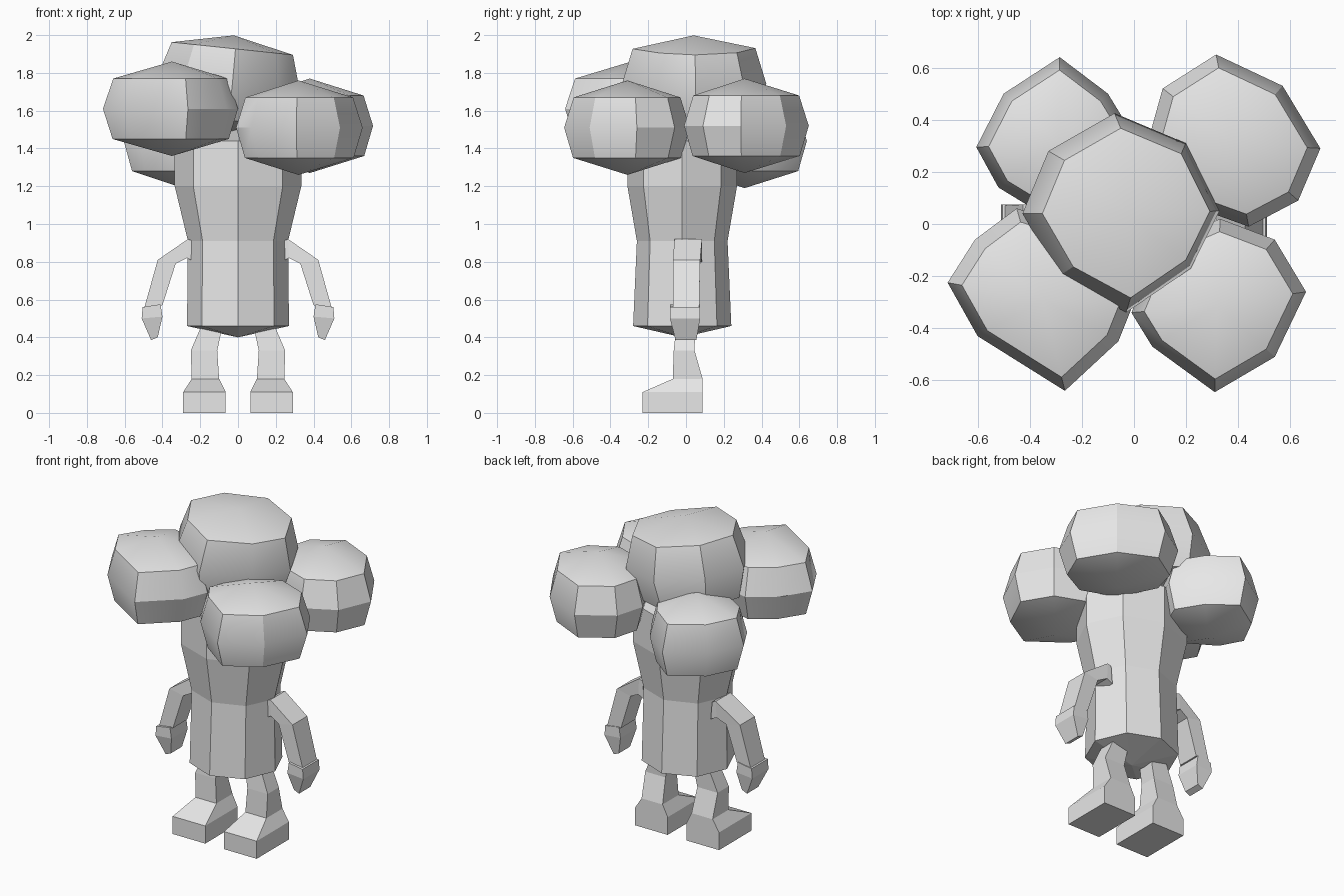
import bpy, bmesh, math
from mathutils import Vector, Matrix

if "Cube" in bpy.data.objects:
    bpy.data.objects.remove(bpy.data.objects["Cube"])

grey = bpy.data.materials.new("light grey")
grey.diffuse_color = (0.8, 0.8, 0.8, 1)
grey.use_nodes = True
grey.node_tree.nodes["Principled BSDF"].inputs["Base Color"].default_value = grey.diffuse_color


def loft(name, rings, bottom=None, top=None, smooth=0):
    """Skin a stack of equal rings; close each end with an apex or a flat cap."""
    bm = bmesh.new()
    loops = [[bm.verts.new(p) for p in ring] for ring in rings]
    n = len(loops[0])
    for a, b in zip(loops, loops[1:]):
        for i in range(n):
            j = (i + 1) % n
            bm.faces.new((a[i], a[j], b[j], b[i]))
    for ring, apex in ((loops[0][::-1], bottom), (loops[-1], top)):
        if apex is None:
            bm.faces.new(ring)
        else:
            tip = bm.verts.new(apex)
            for i in range(n):
                bm.faces.new((ring[i], ring[(i + 1) % n], tip))
    bmesh.ops.recalc_face_normals(bm, faces=bm.faces)
    mesh = bpy.data.meshes.new(name)
    bm.to_mesh(mesh)
    bm.free()
    mesh.materials.append(grey)
    obj = bpy.data.objects.new(name, mesh)
    bpy.context.collection.objects.link(obj)
    if smooth:
        bpy.ops.object.select_all(action='DESELECT')
        obj.select_set(True)
        bpy.context.view_layer.objects.active = obj
        bpy.ops.object.shade_smooth_by_angle(angle=math.radians(smooth))
    return obj


# Trunk body: octagonal column, flared towards the crown, pointed underneath
trunk = []
for z, rx, ry in ((0.46, 0.27, 0.26), (0.91, 0.265, 0.24), (1.2, 0.335, 0.29), (1.44, 0.335, 0.29)):
    trunk.append([(rx * math.cos(k * math.pi / 4), -0.02 + ry * math.sin(k * math.pi / 4), z)
                  for k in range(8)])
loft("trunk", trunk, bottom=(0, -0.02, 0.40), top=(0, -0.02, 1.5))


def foliage(name, cx, cy, cz, outline, ring=0.16, tip=0.25, tilt=0):
    """Faceted puff: widest outline at mid height, smaller rings above and below."""
    rings = []
    for dz, s in ((-ring, 0.86), (0, 1), (ring, 0.85)):
        rings.append([(s * (x - cx), s * (y - cy), dz) for x, y in outline])
    obj = loft(name, rings, (0, 0, -tip), (0, 0, tip), smooth=30)
    obj.data.transform(Matrix.Translation((cx, cy, cz)) @ Matrix.Rotation(math.radians(tilt), 4, 'Y'))


# Crown: five foliage puffs
foliage("top_foliage", -0.05, 0.04, 1.74,
        [(-0.03, -0.34), (0.22, -0.17), (0.33, 0.05), (0.2, 0.31),
         (-0.075, 0.425), (-0.33, 0.28), (-0.43, 0.04), (-0.29, -0.2)], 0.19, 0.26, 6)
foliage("front_right_foliage", 0.32, -0.31, 1.51,
        [(0.31, -0.645), (0.54, -0.51), (0.66, -0.26), (0.54, -0.06),
         (0.33, 0.02), (0.1, -0.08), (-0.01, -0.34), (0.07, -0.47)])
foliage("back_right_foliage", 0.38, 0.31, 1.52,
        [(0.315, 0.65), (0.11, 0.52), (0.06, 0.34), (0.19, 0.08),
         (0.44, -0.01), (0.63, 0.09), (0.715, 0.29), (0.57, 0.53)])
foliage("front_left_foliage", -0.35, -0.29, 1.61,
        [(-0.265, -0.64), (-0.06, -0.45), (0.0, -0.3), (-0.17, -0.03),
         (-0.45, 0.06), (-0.61, -0.06), (-0.715, -0.225), (-0.6, -0.43)])
foliage("back_left_foliage", -0.29, 0.31, 1.44,
        [(-0.285, 0.64), (-0.5, 0.5), (-0.605, 0.295), (-0.52, 0.14),
         (-0.29, 0.0), (-0.08, 0.1), (0.01, 0.32), (-0.1, 0.5)])


def band(a, b, y0, y1):
    """Rectangular limb section from two (x, z) corners and a depth range."""
    return [(a[0], y0, a[1]), (b[0], y0, b[1]), (b[0], y1, b[1]), (a[0], y1, a[1])]


def level(z, x0, x1, y0, y1):
    return [(x0, y0, z), (x1, y0, z), (x1, y1, z), (x0, y1, z)]


def flip(rings, s):
    return [[(s * x, y, z) for x, y, z in ring] for ring in rings]


# Limbs, mirrored left and right
for side, s in (("right", 1), ("left", -1)):
    arm = [band((0.23, 0.80), (0.24, 0.91), -0.06, 0.085),
           band((0.27, 0.82), (0.265, 0.92), -0.06, 0.085),
           band((0.33, 0.79), (0.425, 0.81), -0.07, 0.075),
           band((0.40, 0.57), (0.495, 0.56), -0.07, 0.07)]
    loft(side + "_arm", flip(arm, s))

    hand = [band((0.41, 0.575), (0.505, 0.56), -0.085, 0.075),
            band((0.40, 0.51), (0.51, 0.50), -0.085, 0.075),
            band((0.425, 0.40), (0.46, 0.385), -0.055, 0.055)]
    loft(side + "_hand", flip(hand, s))

    leg = [level(0.0, 0.065, 0.29, -0.23, 0.088),
           level(0.11, 0.065, 0.29, -0.23, 0.088),
           level(0.18, 0.10, 0.245, -0.07, 0.088),
           level(0.33, 0.11, 0.25, -0.065, 0.045),
           level(0.47, 0.08, 0.19, -0.05, 0.05)]
    loft(side + "_leg_and_foot", flip(leg, s))
